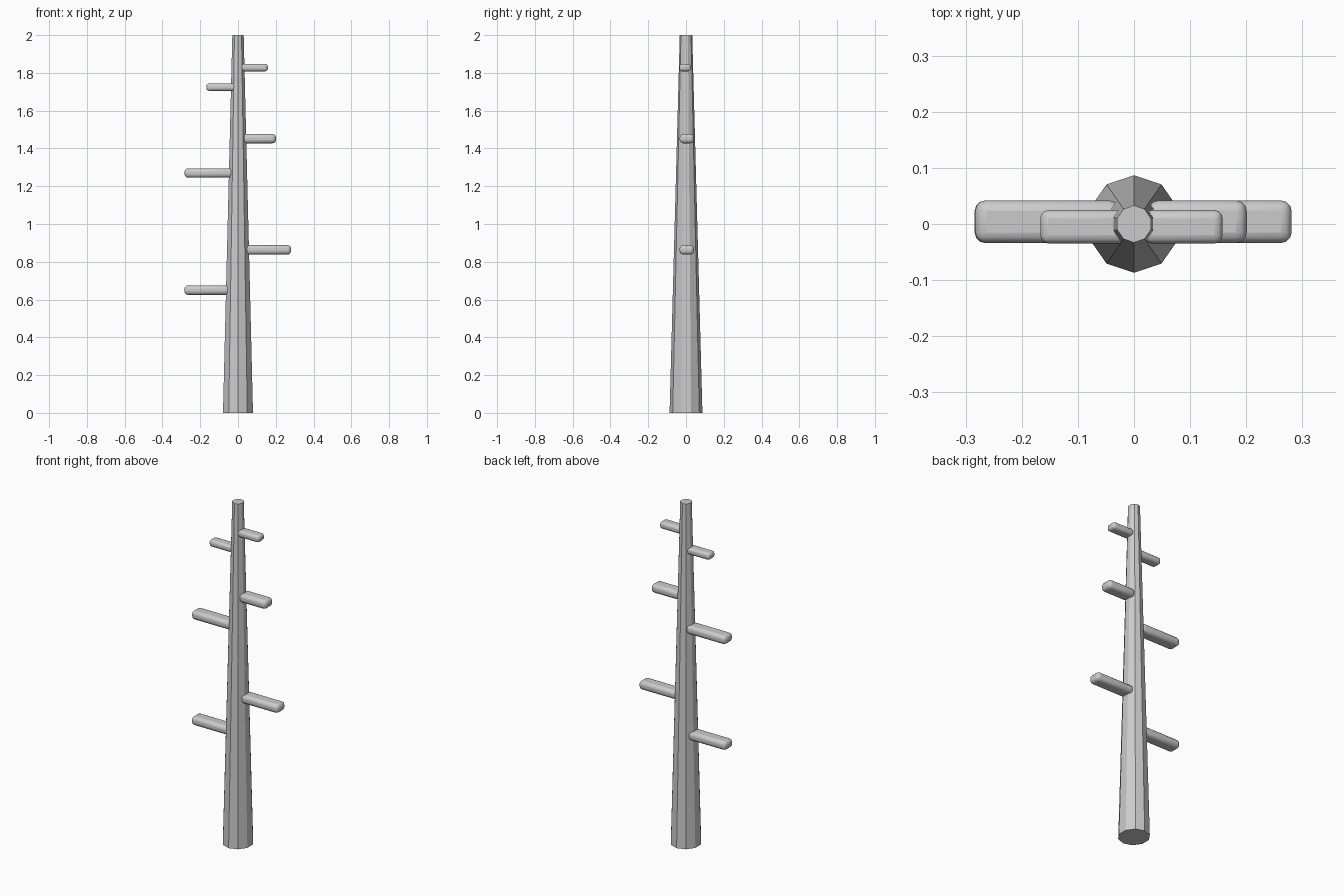
import bpy, math

if "Cube" in bpy.data.objects:
    bpy.data.objects.remove(bpy.data.objects["Cube"])

# tapered ten-sided trunk with a corner facing +y
bpy.ops.mesh.primitive_cone_add(vertices=10, radius1=0.087, radius2=0.033,
                                depth=2, location=(0, 0, 1))
trunk = bpy.context.object
trunk.name = "trunk"
trunk.scale = (0.96, 1, 1)
bpy.ops.object.transform_apply(location=False, rotation=False, scale=True)
top_y = max(v.co.y for v in trunk.data.vertices if v.co.z < 0)
if top_y < 0.086:
    trunk.rotation_euler.z = math.pi / 2
bpy.ops.object.shade_smooth_by_angle(angle=math.radians(30))


def branch(name, x0, x1, y0, y1, z, height, bevel):
    """Horizontal stub with rounded edges, its inner end sunk in the trunk."""
    bpy.ops.mesh.primitive_cube_add(size=1, location=((x0 + x1) / 2, (y0 + y1) / 2, z))
    ob = bpy.context.object
    ob.name = name
    ob.scale = (abs(x1 - x0), y1 - y0, height)
    bpy.ops.object.transform_apply(location=False, rotation=False, scale=True)
    mod = ob.modifiers.new("rounding", 'BEVEL')
    mod.width = bevel
    mod.segments = 3
    bpy.ops.object.shade_smooth_by_angle(angle=math.radians(40))


# branches alternate left and right: inner x, outer x, height up the trunk
for i, (x0, x1, z) in enumerate([(-0.03, -0.284, 0.65), (0.03, 0.281, 0.863),
                                 (-0.025, -0.283, 1.27), (0.025, 0.201, 1.452)]):
    branch(f"lower_branch_{i + 1}", x0, x1, -0.034, 0.042, z, 0.05, 0.019)

for i, (x0, x1, z) in enumerate([(-0.012, -0.167, 1.724), (0.018, 0.158, 1.828)]):
    branch(f"upper_branch_{i + 1}", x0, x1, -0.035, 0.025, z, 0.04, 0.015)
